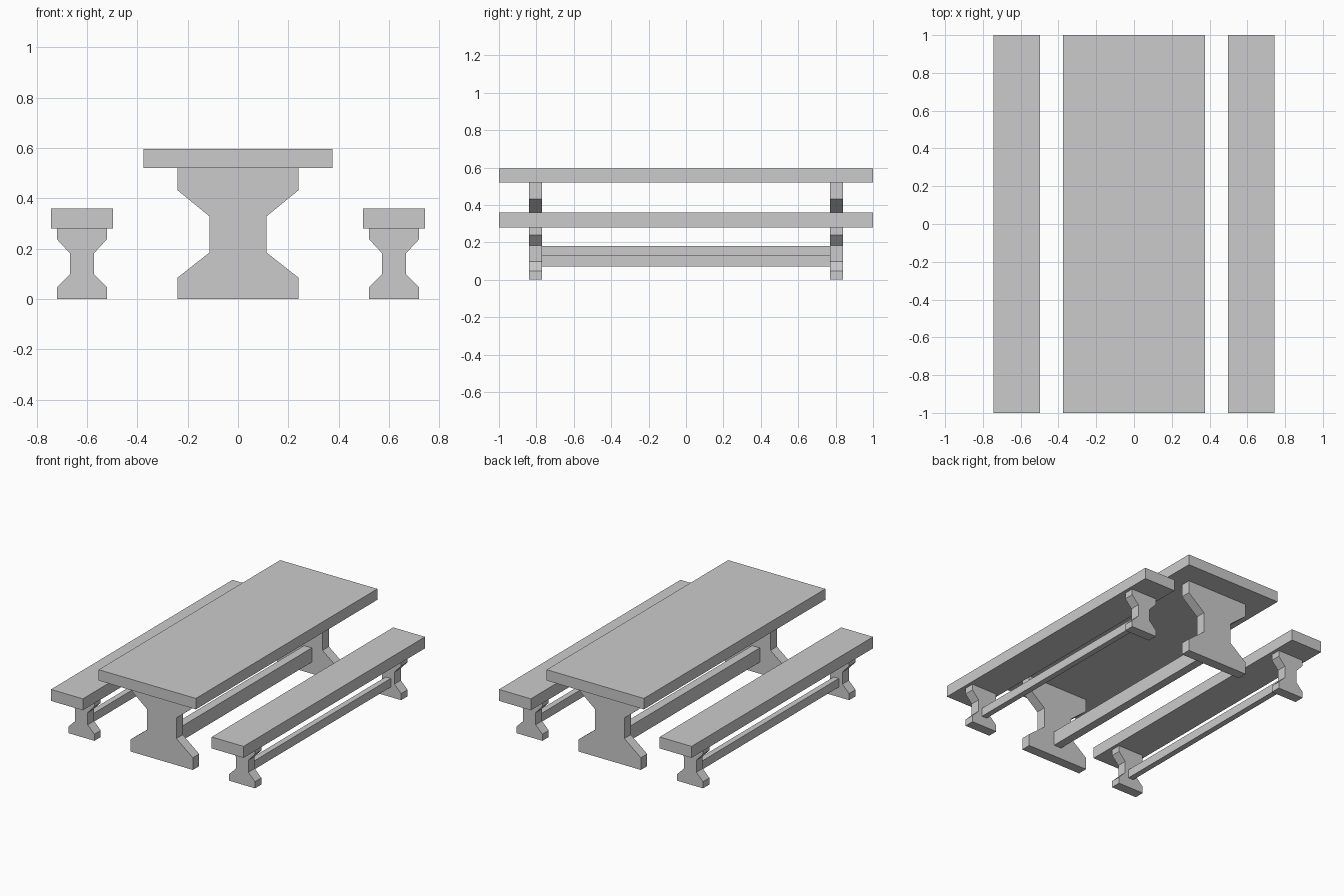
import bpy, bmesh

if "Cube" in bpy.data.objects:
    bpy.data.objects.remove(bpy.data.objects["Cube"])


def box(name, x, y, z):
    """Box from (min, max) ranges on each axis."""
    bm = bmesh.new()
    bmesh.ops.create_cube(bm, size=1)
    for v in bm.verts:
        for i, (lo, hi) in enumerate((x, y, z)):
            v.co[i] = lo if v.co[i] < 0 else hi
    finish(name, bm)


def trestle_leg(name, cx, y0, y1, half_profile):
    """Mirrored (half width, z) profile extruded along y."""
    outline = [(cx + w, z) for w, z in half_profile]
    outline += [(cx - w, z) for w, z in reversed(half_profile)]
    bm = bmesh.new()
    face = bm.faces.new([bm.verts.new((x, y0, z)) for x, z in outline])
    ext = bmesh.ops.extrude_face_region(bm, geom=[face])
    for v in ext["geom"]:
        if isinstance(v, bmesh.types.BMVert):
            v.co.y = y1
    finish(name, bm)


def finish(name, bm):
    bmesh.ops.recalc_face_normals(bm, faces=bm.faces)
    mesh = bpy.data.meshes.new(name)
    bm.to_mesh(mesh)
    bm.free()
    bpy.context.collection.objects.link(bpy.data.objects.new(name, mesh))


def trestle(name, cx, half_width, top_z, profile, beam_half, beam_z):
    """Slab on two trestle legs joined by a stretcher beam."""
    box(name + "_top", (cx - half_width, cx + half_width), (-1, 1), top_z)
    trestle_leg(name + "_front_leg", cx, -0.84, -0.77, profile)
    trestle_leg(name + "_back_leg", cx, 0.77, 0.84, profile)
    box(name + "_stretcher", (cx - beam_half, cx + beam_half), (-0.77, 0.77), beam_z)


# Table
table_leg = [(0.24, 0), (0.24, 0.085), (0.113, 0.185),
             (0.113, 0.328), (0.24, 0.432), (0.24, 0.52)]
trestle("table", 0, 0.375, (0.52, 0.596), table_leg, 0.03, (0.08, 0.18))

# Benches on both sides
bench_leg = [(0.1, 0), (0.1, 0.046), (0.048, 0.098),
             (0.048, 0.182), (0.1, 0.238), (0.1, 0.28)]
for side, cx in (("left", -0.62), ("right", 0.62)):
    trestle(side + "_bench", cx, 0.123, (0.28, 0.36), bench_leg, 0.02, (0.07, 0.13))
